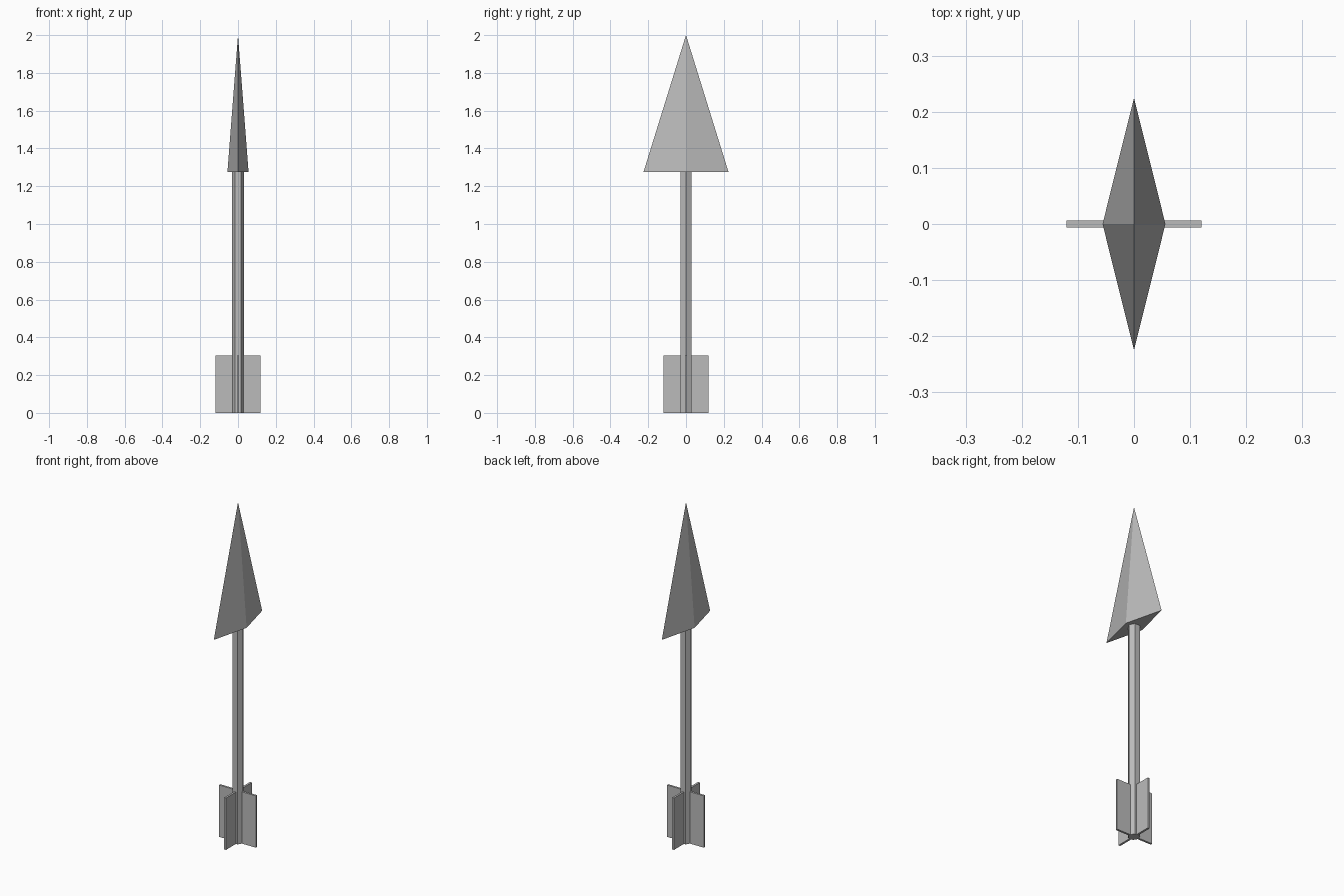
import bpy
import math

cube = bpy.data.objects.get("Cube")
if cube:
    bpy.data.objects.remove(cube, do_unlink=True)

# Single flat grey
grey = bpy.data.materials.new("grey")
grey.use_nodes = True
colour = (0.5, 0.5, 0.5, 1)
grey.diffuse_color = colour
grey.node_tree.nodes["Principled BSDF"].inputs["Base Color"].default_value = colour

HEAD_BASE, TIP = 1.275, 2.0
FIN_HEIGHT, FIN_REACH, FIN_THICK = 0.305, 0.12, 0.012
SHAFT_RADIUS = 0.033


def finish(name):
    ob = bpy.context.object
    ob.name = name
    ob.data.materials.clear()
    ob.data.materials.append(grey)
    bpy.ops.object.transform_apply(location=False, rotation=True, scale=True)
    return ob


# Hexagonal shaft with corners on the x axis
bpy.ops.mesh.primitive_cylinder_add(
    vertices=6, radius=SHAFT_RADIUS, depth=HEAD_BASE,
    location=(0, 0, HEAD_BASE / 2), rotation=(0, 0, math.pi / 2))
finish("shaft")

# Diamond-section arrowhead, wide in y and thin in x
bpy.ops.mesh.primitive_cone_add(
    vertices=4, radius1=1, radius2=0, depth=TIP - HEAD_BASE,
    location=(0, 0, (HEAD_BASE + TIP) / 2))
bpy.context.object.scale = (0.056, 0.225, 1)
finish("arrowhead")

# Four flat fins around the tail, each starting inside the shaft
inner = SHAFT_RADIUS / 2
for i, side in enumerate(("left", "back", "right", "front")):
    angle = i * math.pi / 2
    middle = (inner + FIN_REACH) / 2
    bpy.ops.mesh.primitive_cube_add(
        size=1, rotation=(0, 0, angle),
        location=(middle * math.cos(angle), middle * math.sin(angle), FIN_HEIGHT / 2))
    bpy.context.object.scale = (FIN_REACH - inner, FIN_THICK, FIN_HEIGHT)
    finish(side + "_fin")
